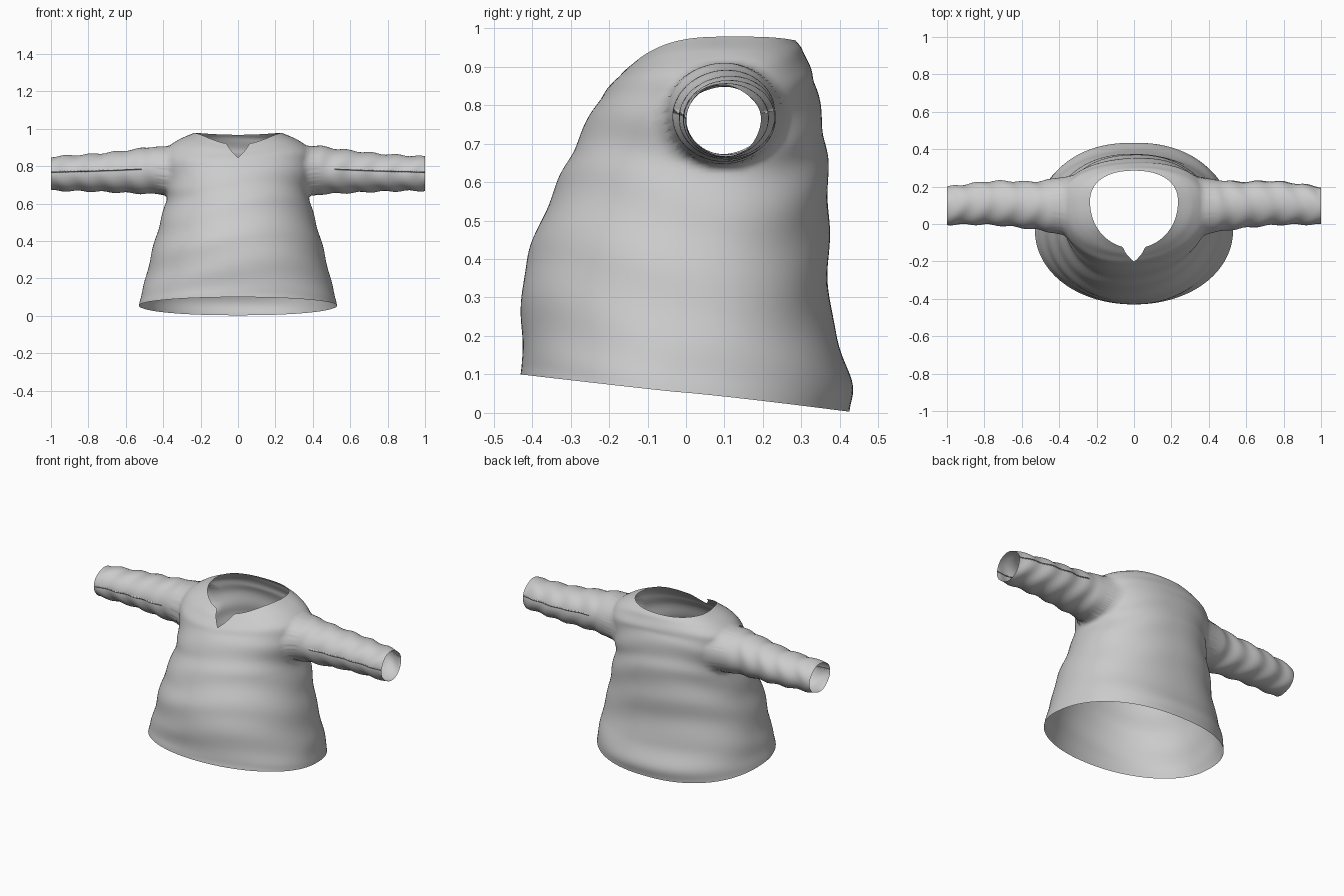
import bpy, bmesh, math
from mathutils import Vector
from mathutils.bvhtree import BVHTree

if "Cube" in bpy.data.objects:
    bpy.data.objects.remove(bpy.data.objects["Cube"])

COLS, ROWS = 160, 96

# torso rings: half width, side z, centre y, front y, front z, back y, back z
RINGS = [
    (.53, .055, -.03, -.43, .10, .425, .003),
    (.515, .12, -.03, -.425, .15, .432, .08),
    (.49, .22, .0, -.428, .25, .39, .20),
    (.455, .36, .0, -.42, .37, .37, .35),
    (.42, .49, .02, -.385, .48, .372, .50),
    (.385, .61, .04, -.333, .60, .368, .64),
    (.385, .70, .07, -.29, .69, .357, .74),
    (.405, .80, .09, -.24, .79, .34, .84),
    (.39, .885, .10, -.205, .84, .325, .89),
    (.32, .94, .11, -.17, .88, .305, .94),
    (.235, .978, .12, -.13, .915, .285, .968),
]
# sleeve sections: x, centre y, centre z, radius y, radius z
SLEEVE = [
    (.44, .097, .779, .142, .129),
    (.55, .100, .773, .127, .118),
    (.75, .112, .766, .118, .102),
    (.93, .103, .762, .106, .094),
    (1.0, .097, .760, .101, .091),
]
ARM_Y, ARM_Z, ARM_RY, ARM_RZ = .10, .775, .155, .13


def spline(rows, t):
    """Catmull-Rom through a list of tuples, t in 0..1"""
    f = t * (len(rows) - 1)
    i = min(int(f), len(rows) - 2)
    f -= i
    p1, p2 = rows[i], rows[i + 1]
    p0 = rows[i - 1] if i else [2 * a - b for a, b in zip(p1, p2)]
    p3 = rows[i + 2] if i + 2 < len(rows) else [2 * b - a for a, b in zip(p1, p2)]
    return [.5 * (2 * b + (c - a) * f + (2 * a - 5 * b + 4 * c - d) * f * f
                  + (3 * b - a - 3 * c + d) * f ** 3)
            for a, b, c, d in zip(p0, p1, p2, p3)]


def power(v, e):
    return math.copysign(abs(v) ** e, v)


def torso_point(t, a):
    c, s = math.cos(a), math.sin(a)
    # V notch: columns near the front centre stop lower
    if s < 0:
        notch = .185 * max(0, 1 - abs(c) / .25) ** 1.2
        b = max(0, (t - .5) / .5)
        t -= notch * b * b
    hw, zs, yc, yf, zf, yb, zb = spline(RINGS, t)
    k = 1 + 2 * t
    # soft horizontal folds fading at the edges
    fold = .0035 * math.sin(math.pi * t) * math.sin(t * 42 + 2.2 * math.sin(2 * a + .6))
    e = .88 if s > 0 else .97
    x = (hw + fold) * power(c, e)
    if s < 0:
        y, z = yc + (yc - yf + fold) * power(s, e) * 1, zs + (zf - zs) * abs(s) ** k
    else:
        y, z = yc + (yb - yc + fold) * power(s, e), zs + (zb - zs) * abs(s) ** k
    return Vector((x, y, z))


# torso
bm = bmesh.new()
grid = [[bm.verts.new(torso_point(r / ROWS, 2 * math.pi * c / COLS))
         for c in range(COLS)] for r in range(ROWS + 1)]
for r in range(ROWS):
    for c in range(COLS):
        d = (c + 1) % COLS
        bm.faces.new((grid[r][c], grid[r][d], grid[r + 1][d], grid[r + 1][c]))
bm.normal_update()
tree = BVHTree.FromBMesh(bm)

for side in (1, -1):
    # armhole: open the torso and snap the rim to an ellipse
    def inside(v):
        return (side * v.co.x > .15 and
                ((v.co.y - ARM_Y) / ARM_RY) ** 2 + ((v.co.z - ARM_Z) / ARM_RZ) ** 2 < 1)
    doomed = [v for v in bm.verts if inside(v)]
    bmesh.ops.delete(bm, geom=doomed, context='VERTS')
    rim = [e for e in bm.edges if e.is_boundary and all(
        side * v.co.x > .25 and .58 < v.co.z < .96 for v in e.verts)]
    for v in {v for e in rim for v in e.verts}:
        a = math.atan2((v.co.z - ARM_Z) / ARM_RZ, (v.co.y - ARM_Y) / ARM_RY)
        y, z = ARM_Y + ARM_RY * math.cos(a), ARM_Z + ARM_RZ * math.sin(a)
        hit = tree.ray_cast(Vector((side * 2, y, z)), Vector((-side, 0, 0)))[0]
        v.co = hit if hit else Vector((v.co.x, y, z))
    # sleeve: extrude the rim outwards through the sections
    cy, cz, ry, rz = ARM_Y, ARM_Z, ARM_RY, ARM_RZ
    STEPS = 40
    for i in range(STEPS + 1):
        x, ny, nz, nry, nrz = spline(SLEEVE, i / STEPS)
        ret = bmesh.ops.extrude_edge_only(bm, edges=rim)['geom']
        new = [g for g in ret if isinstance(g, bmesh.types.BMVert)]
        new_set = set(new)
        rim = [g for g in ret if isinstance(g, bmesh.types.BMEdge)
               and all(v in new_set for v in g.verts)]
        for v in new:
            a = math.atan2((v.co.z - cz) / rz, (v.co.y - cy) / ry)
            w = .004 * math.sin(x * 48 + 1.6 * math.sin(a * 2 + side))
            # undo the previous fold by working from the angle only
            v.co = Vector((side * x, ny + (nry + w) * math.cos(a),
                           nz + (nrz + w) * math.sin(a)))
        cy, cz, ry, rz = ny, nz, nry, nrz

# relax the shoulder seams
seam = [v for v in bm.verts if .3 < abs(v.co.x) < .5 and .6 < v.co.z < .94
        and not v.is_boundary]
for _ in range(3):
    bmesh.ops.smooth_vert(bm, verts=seam, factor=.4,
                          use_axis_x=True, use_axis_y=True, use_axis_z=True)
bmesh.ops.recalc_face_normals(bm, faces=bm.faces)

mesh = bpy.data.meshes.new("shirt")
bm.to_mesh(mesh)
bm.free()
for p in mesh.polygons:
    p.use_smooth = True
shirt = bpy.data.objects.new("shirt", mesh)
bpy.context.collection.objects.link(shirt)
